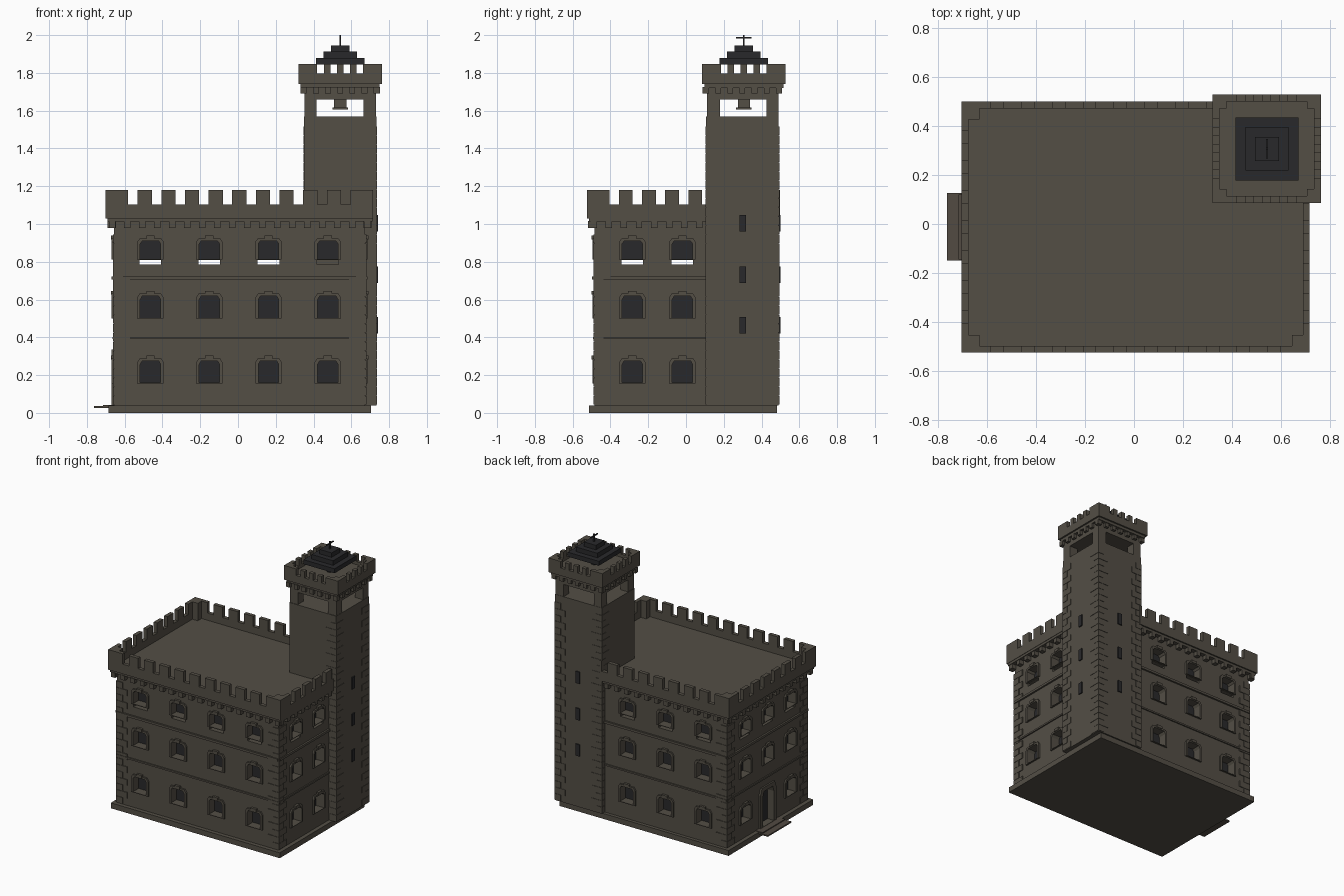
import bpy, bmesh
from mathutils import Vector

if "Cube" in bpy.data.objects:
    bpy.data.objects.remove(bpy.data.objects["Cube"])


def material(name, rgb):
    m = bpy.data.materials.new(name)
    m.diffuse_color = (*rgb, 1)
    m.use_nodes = True
    m.node_tree.nodes["Principled BSDF"].inputs["Base Color"].default_value = m.diffuse_color
    return m


STONE = material("weathered stone", (0.087, 0.077, 0.060))
DARK = material("dark slate", (0.022, 0.022, 0.024))
BROWN = material("brown step stone", (0.084, 0.070, 0.055))

# Outer walls of the hall and the tower
HALL = (-0.66, 0.67, -0.485, 0.455)
TOWER = (0.345, 0.73, 0.105, 0.49)


def finish(bm, name, mat):
    bmesh.ops.translate(bm, verts=bm.verts, vec=(0.0035, 0.001, 0))
    bmesh.ops.recalc_face_normals(bm, faces=bm.faces)
    me = bpy.data.meshes.new(name)
    bm.to_mesh(me)
    bm.free()
    me.materials.append(mat)
    ob = bpy.data.objects.new(name, me)
    bpy.context.collection.objects.link(ob)
    return ob


def box(bm, x0, x1, y0, y1, z0, z1):
    r = bmesh.ops.create_cube(bm, size=1)
    for v in r["verts"]:
        v.co = Vector(((x0, x1)[v.co.x > 0], (y0, y1)[v.co.y > 0], (z0, z1)[v.co.z > 0]))


def on_wall(rect, side, u, v, d):
    """Point on a wall: u along it, v up, d outward."""
    x0, x1, y0, y1 = rect
    return {"front": (u, y0 - d, v), "back": (u, y1 + d, v),
            "left": (x0 - d, u, v), "right": (x1 + d, u, v)}[side]


def wall_box(bm, rect, side, u0, u1, v0, v1, d0, d1):
    a = on_wall(rect, side, u0, v0, d0)
    b = on_wall(rect, side, u1, v1, d1)
    lo, hi = [min(p) for p in zip(a, b)], [max(p) for p in zip(a, b)]
    box(bm, lo[0], hi[0], lo[1], hi[1], lo[2], hi[2])


def arch(u, v, w, h):
    """Opening outline with clipped top corners."""
    k = w / 2
    return [(u - k, v), (u + k, v), (u + k, v + h * 0.84), (u + k * 0.8, v + h),
            (u - k * 0.8, v + h), (u - k, v + h * 0.84)]


def prism(bm, rect, side, pts, d0, d1):
    a = [bm.verts.new(on_wall(rect, side, u, v, d0)) for u, v in pts]
    b = [bm.verts.new(on_wall(rect, side, u, v, d1)) for u, v in pts]
    n = len(pts)
    bm.faces.new(a)
    bm.faces.new(b[::-1])
    for i in range(n):
        j = (i + 1) % n
        bm.faces.new((a[i], b[i], b[j], a[j]))


def ring(bm, rect, side, outer, inner, d0, d1):
    rows = [[bm.verts.new(on_wall(rect, side, u, v, d)) for u, v in pts]
            for pts, d in ((outer, d0), (outer, d1), (inner, d1), (inner, d0))]
    n = len(outer)
    for k in range(4):
        a, b = rows[k], rows[(k + 1) % 4]
        for i in range(n):
            j = (i + 1) % n
            bm.faces.new((a[i], a[j], b[j], b[i]))


def cut(ob, cutter):
    m = ob.modifiers.new("cut", "BOOLEAN")
    m.object, m.operation, m.solver = cutter, "DIFFERENCE", "EXACT"
    cutter.hide_render = True
    bpy.context.view_layer.objects.active = ob
    bpy.ops.object.modifier_apply(modifier=m.name)
    bpy.data.objects.remove(cutter)


def grow(rect, d):
    return (rect[0] - d, rect[1] + d, rect[2] - d, rect[3] + d)


# Window positions: columns per wall, three storeys
COLUMNS = {"front": (-0.467, -0.155, 0.158, 0.472), "back": (-0.467, -0.155, 0.158),
           "left": (-0.285, -0.02, 0.245), "right": (-0.285, -0.02)}
ROWS = ((0.16, 0.115), (0.503, 0.115), (0.815, 0.095))
windows = [(s, u, v, h) for s, us in COLUMNS.items() for u in us for v, h in ROWS
           if not (s == "left" and u == -0.02 and v < 0.2)]

# Plinth and hall
bm = bmesh.new()
box(bm, -0.69, 0.70, -0.515, 0.48, 0, 0.04)
finish(bm, "plinth", STONE)
bm = bmesh.new()
box(bm, *HALL, 0.04, 1.04)
hall = finish(bm, "hall_walls", STONE)

# Hollow upper storey, window recesses, open slits below top windows
cavity, recess, slits = bmesh.new(), bmesh.new(), bmesh.new()
box(cavity, *grow(HALL, -0.09), 0.76, 0.95)
panes, frames = bmesh.new(), bmesh.new()
for s, u, v, h in windows:
    prism(recess, HALL, s, arch(u, v, 0.108, h), -0.06, 0.05)
    prism(panes, HALL, s, arch(u, v, 0.108, h), -0.062, -0.055)
    ring(frames, HALL, s, arch(u, v - 0.004, 0.14, h + 0.018), arch(u, v, 0.108, h), -0.005, 0.012)
    wall_box(frames, HALL, s, u - 0.022, u + 0.022, v + h + 0.008, v + h + 0.028, -0.005, 0.017)
    if v > 0.8:
        wall_box(slits, HALL, s, u - 0.057, u + 0.057, 0.786, 0.809, -0.13, 0.05)
prism(recess, HALL, "left", arch(-0.015, 0.045, 0.13, 0.26), -0.05, 0.05)
cut(hall, finish(cavity, "cavity_cutter", STONE))
cut(hall, finish(recess, "recess_cutter", STONE))
cut(hall, finish(slits, "slit_cutter", STONE))
for ob in (hall,):
    ob.location = (0, 0, 0)
finish(panes, "window_panes", DARK)
finish(frames, "window_frames", STONE)

# Door with surround and steps on the left wall
bm = bmesh.new()
for c in (-0.048, 0.018):
    wall_box(bm, HALL, "left", c - 0.031, c + 0.031, 0.042, 0.305, -0.055, -0.04)
finish(bm, "door_leaves", DARK)
bm = bmesh.new()
ring(bm, HALL, "left", arch(-0.015, 0.04, 0.19, 0.295), arch(-0.015, 0.045, 0.13, 0.26), -0.005, 0.012)
finish(bm, "door_surround", STONE)
bm = bmesh.new()
box(bm, -0.765, -0.68, -0.15, 0.125, 0.026, 0.036)
box(bm, -0.718, -0.65, -0.145, 0.12, 0.032, 0.043)
finish(bm, "door_steps", BROWN)

# String courses
bm = bmesh.new()
for z0, z1, d in ((0.705, 0.722, 0.013), (0.39, 0.402, 0.009)):
    for s, (a, b) in {"front": HALL[:2], "back": (HALL[0], 0.35),
                      "left": HALL[2:], "right": (HALL[2], 0.11)}.items():
        wall_box(bm, HALL, s, a, b, z0, z1, -0.01, d)
finish(bm, "string_courses", STONE)


# Corner stones, alternating long and short
def quoins(bm, rect, corners, z0, z1, p):
    n = int((z1 - z0) / 0.0475)
    for ix, iy in corners:
        x, y = rect[ix], rect[2 + iy]
        sx, sy = (1, -1)[ix], (1, -1)[iy]
        for i in range(n):
            lx, ly = (0.085, 0.048) if i % 2 else (0.048, 0.085)
            xs, ys = sorted((x - sx * p, x + sx * lx)), sorted((y - sy * p, y + sy * ly))
            box(bm, *xs, *ys, z0 + i * 0.0475, z0 + i * 0.0475 + 0.0455)


bm = bmesh.new()
quoins(bm, HALL, ((0, 0), (1, 0), (0, 1)), 0.045, 0.98, 0.006)
finish(bm, "hall_corner_stones", STONE)
bm = bmesh.new()
quoins(bm, TOWER, ((1, 0), (0, 1), (1, 1)), 0.045, 1.56, 0.003)
finish(bm, "tower_corner_stones", STONE)


# Battlements: merlons along four edges with long corner pieces
def merlons(bm, rect, z0, z1, nx, ny, corner, gap, t, clip=(9, 9)):
    x0, x1, y0, y1 = rect
    for axis, a, b, n in ((0, x0, x1, nx), (1, y0, y1, ny)):
        m = (b - a - 2 * corner - n * gap) / (n - 1)
        p = a
        for i in range(n + 1):
            w = corner if i in (0, n) else m
            for far in (0, 1):
                end = min(p + w, clip[axis]) if far else p + w
                if end > p:
                    lo, hi = (rect[3 - 2 * axis] - t, rect[3 - 2 * axis]) if far else \
                        (rect[2 - 2 * axis], rect[2 - 2 * axis] + t)
                    span = ((p, end), (lo, hi))
                    box(bm, *span[axis], *span[1 - axis], z0, z1)
            p += w + gap


def corbels(bm, rect, z0, z1, out, width, pitch, ranges):
    for s, (a, b) in ranges.items():
        n = round((b - a) / pitch)
        for i in range(n + 1):
            u = a + (b - a) * i / n
            wall_box(bm, rect, s, u - width / 2, u + width / 2, z0, z1, -0.01, out)


# Hall roof deck sunk behind a thin parapet wall
PARAPET = (-0.705, 0.712, -0.525, 0.497)
X0, X1, Y0, Y1 = PARAPET
T = 0.028
bm = bmesh.new()
box(bm, X0 + 0.01, X1 - 0.003, Y0 + 0.01, 0.12, 1.012, 1.05)
box(bm, X0 + 0.01, 0.36, 0.12, Y1 - 0.01, 1.012, 1.05)
finish(bm, "hall_roof_deck", STONE)
bm = bmesh.new()
box(bm, X0, X1, Y0, Y0 + T, 1.03, 1.103)
box(bm, X0, 0.36, Y1 - T, Y1, 1.03, 1.103)
box(bm, X0, X0 + T, Y0 + T, Y1 - T, 1.03, 1.103)
box(bm, X1 - T, X1, Y0 + T, 0.12, 1.03, 1.103)
merlons(bm, PARAPET, 1.10, 1.18, 10, 7, 0.12, 0.05, T, (0.36, 0.2))
for xs, ys in (((X0, X0 + 0.073), (Y0, Y0 + 0.073)), ((X1 - 0.073, X1), (Y0, Y0 + 0.073)),
               ((X0, X0 + 0.073), (Y1 - 0.073, Y1))):
    box(bm, *xs, *ys, 1.04, 1.18)
finish(bm, "hall_battlements", STONE)
bm = bmesh.new()
corbels(bm, HALL, 0.98, 1.015, 0.034, 0.034, 0.079,
        {"front": (-0.67, 0.68), "back": (-0.67, 0.31), "left": (-0.49, 0.46), "right": (-0.49, 0.07)})
finish(bm, "hall_corbels", STONE)

# Tower shaft, belfry pillars and lintel
bm = bmesh.new()
box(bm, *TOWER, 0.04, 1.57)
for xs in ((0.348, 0.411), (0.66, 0.728)):
    for ys in ((0.109, 0.178), (0.425, 0.488)):
        box(bm, *xs, *ys, 1.57, 1.66)
box(bm, 0.348, 0.728, 0.109, 0.488, 1.66, 1.75)
finish(bm, "tower_shaft", STONE)

# Tower loopholes
bm = bmesh.new()
for s, c in (("right", 0.3), ("back", 0.54)):
    for z in (0.42, 0.688, 0.96):
        wall_box(bm, TOWER, s, c - 0.017, c + 0.017, z, z + 0.087, -0.001, 0.008)
finish(bm, "tower_loopholes", DARK)

# Tower corbels and battlements around a sunk deck
CROWN = (0.316, 0.758, 0.084, 0.526)
bm = bmesh.new()
corbels(bm, TOWER, 1.69, 1.725, 0.018, 0.03, 0.0605,
        {"front": (0.345, 0.73), "back": (0.345, 0.73), "left": (0.105, 0.49), "right": (0.105, 0.49)})
finish(bm, "tower_corbels", STONE)
bm = bmesh.new()
box(bm, *grow(CROWN, -0.012), 1.72, 1.775)
for s, r in (("front", CROWN[:2]), ("back", CROWN[:2]), ("left", CROWN[2:]), ("right", CROWN[2:])):
    wall_box(bm, CROWN, s, *r, 1.74, 1.797, -T, 0)
merlons(bm, CROWN, 1.795, 1.846, 4, 4, 0.1, 0.035, T)
for x in (CROWN[0], CROWN[1] - 0.057):
    for y in (CROWN[2], CROWN[3] - 0.057):
        box(bm, x, x + 0.057, y, y + 0.057, 1.75, 1.846)
finish(bm, "tower_battlements", STONE)

# Stepped cap with central post, and finial
CX, CY = 0.538, 0.305
bm = bmesh.new()
for half, z0, z1 in ((0.014, 1.77, 1.85), (0.128, 1.845, 1.878), (0.088, 1.878, 1.912), (0.049, 1.912, 1.945)):
    box(bm, CX - half, CX + half, CY - half, CY + half, z0, z1)
finish(bm, "stepped_cap", DARK)
bm = bmesh.new()
box(bm, CX - 0.005, CX + 0.005, CY - 0.005, CY + 0.005, 1.94, 2.0)
box(bm, CX - 0.004, CX + 0.004, CY - 0.04, CY + 0.04, 1.982, 1.989)
finish(bm, "finial", DARK)

# Bell
bm = bmesh.new()
for half, z0, z1 in ((0.032, 1.615, 1.665), (0.042, 1.605, 1.617)):
    box(bm, CX - half, CX + half, CY - half, CY + half, z0, z1)
finish(bm, "bell", STONE)
